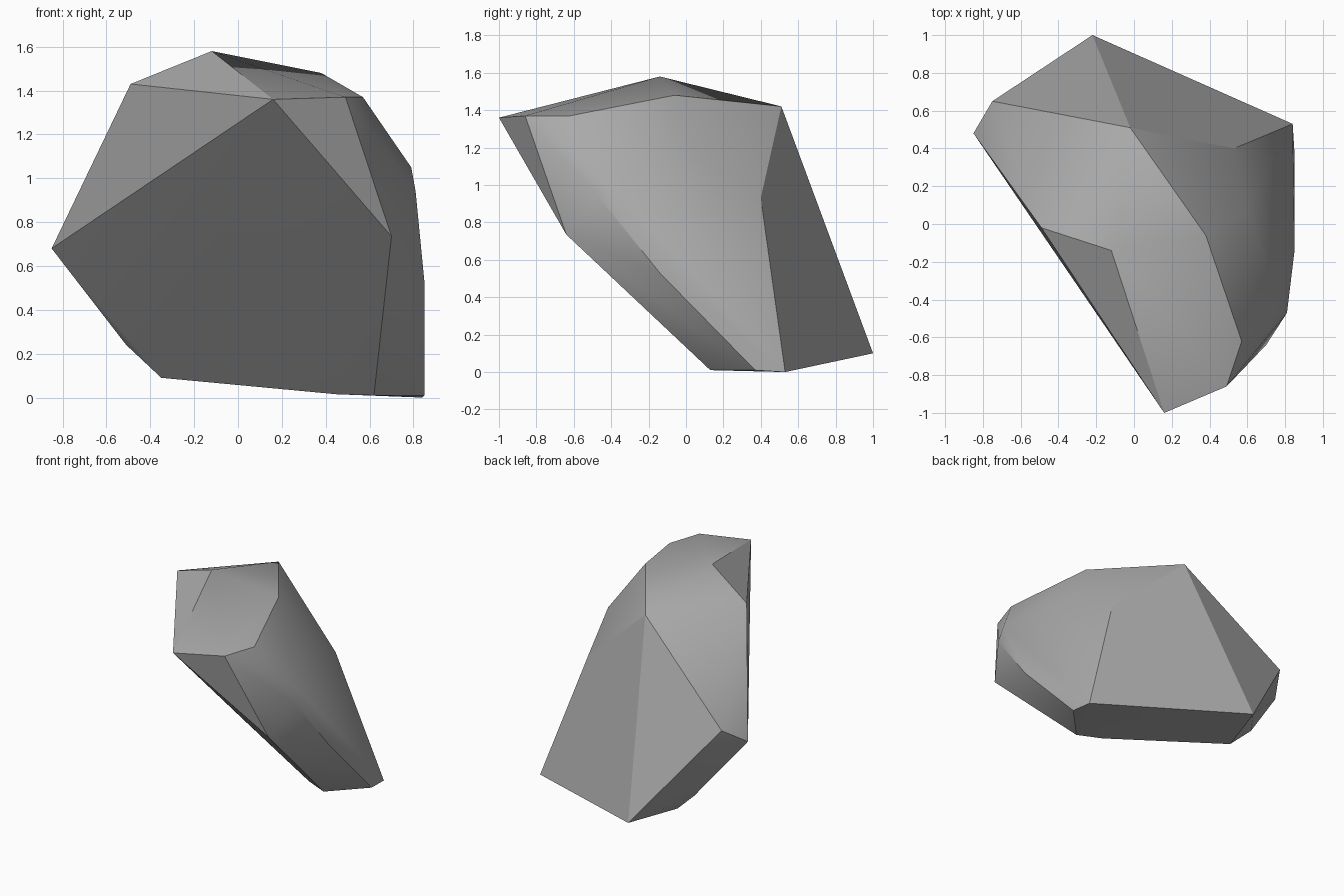
import bpy
import bmesh
import math

cube = bpy.data.objects.get("Cube")
if cube:
    bpy.data.objects.remove(cube, do_unlink=True)

# Corners of the boulder, grouped by region
crown = [(-.12, -.14, 1.58), (.38, -.06, 1.48), (-.02, .51, 1.42), (-.49, -.02, 1.43)]
brow = [(.16, -1, 1.36), (.49, -.86, 1.37), (.57, -.62, 1.37)]
left_side = [(.70, -.64, .735), (.81, -.47, .94), (.79, -.44, 1.05),
             (.85, -.14, .53), (.53, .40, .93), (.59, .08, 1.15)]
right_side = [(-.85, .48, .68), (-.75, .65, .80), (-.51, .63, .24)]
base = [(.85, .37, .01), (.84, .53, 0), (.62, .13, .01),
        (.45, .20, .015), (-.35, .60, .09), (-.22, 1, .10)]

# Wrap the corners in a faceted shell
bm = bmesh.new()
for corner in crown + brow + left_side + right_side + base:
    bm.verts.new(corner)
bmesh.ops.convex_hull(bm, input=bm.verts[:])
loose = [v for v in bm.verts if not v.link_faces]
bmesh.ops.delete(bm, geom=loose, context='VERTS')
bmesh.ops.recalc_face_normals(bm, faces=bm.faces[:])
mesh = bpy.data.meshes.new("boulder")
bm.to_mesh(mesh)
bm.free()

boulder = bpy.data.objects.new("boulder", mesh)
bpy.context.collection.objects.link(boulder)

# Stone colour
stone = bpy.data.materials.new("stone_grey")
stone.use_nodes = True
grey = (.4, .4, .4, 1)
stone.diffuse_color = grey
for node in stone.node_tree.nodes:
    if node.type == 'BSDF_PRINCIPLED':
        node.inputs["Base Color"].default_value = grey
mesh.materials.append(stone)

# Soft facets with the strong ridges kept sharp
bpy.ops.object.select_all(action='DESELECT')
boulder.select_set(True)
bpy.context.view_layer.objects.active = boulder
bpy.ops.object.shade_smooth_by_angle(angle=math.radians(30))
